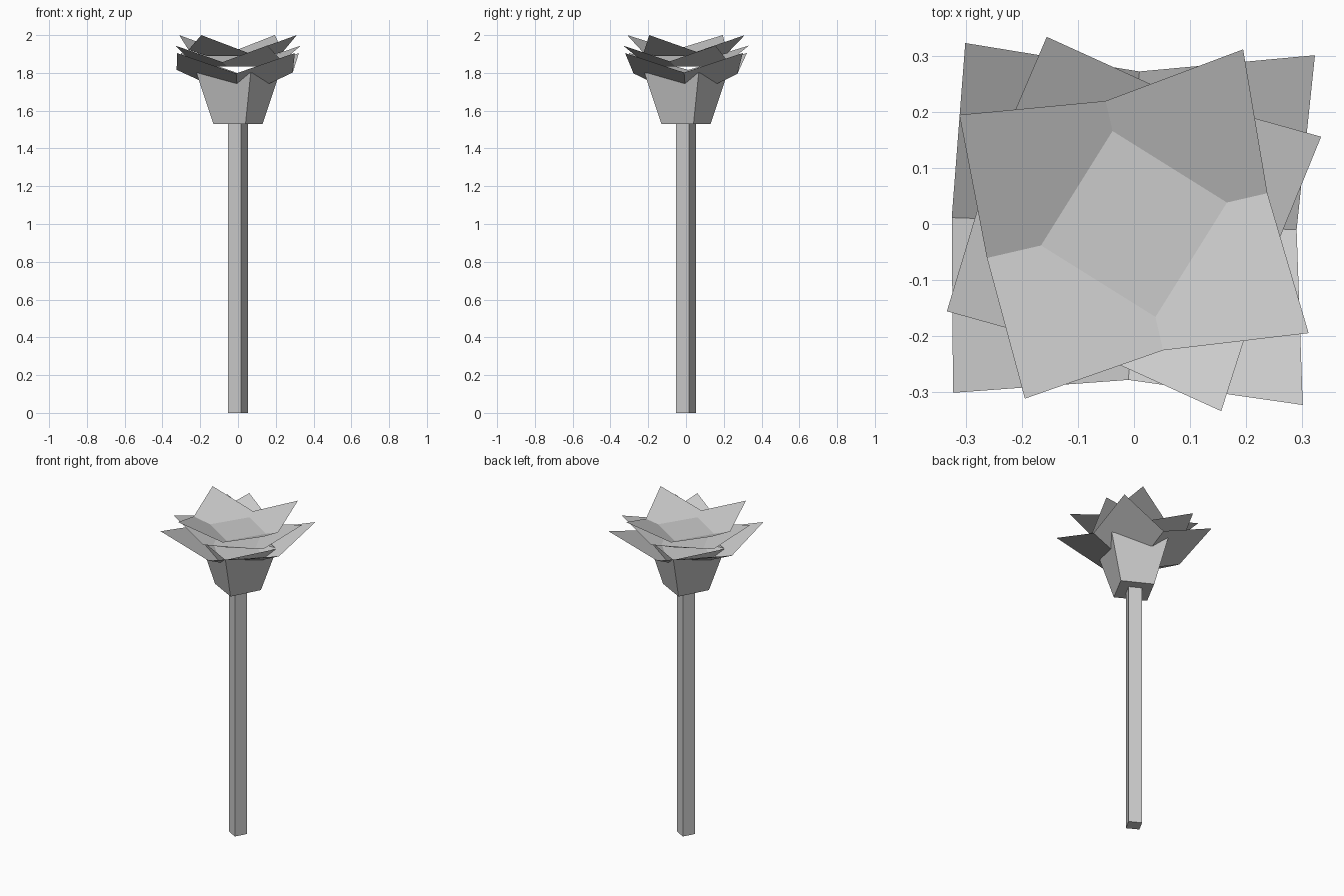
import bpy, bmesh
from math import sin, cos, radians

if "Cube" in bpy.data.objects:
    bpy.data.objects.remove(bpy.data.objects["Cube"])


def polar(r, deg, z):
    a = radians(deg)
    return (r * cos(a), r * sin(a), z)


def make(name, verts, faces, recalc=False):
    mesh = bpy.data.meshes.new(name)
    mesh.from_pydata(verts, [], faces)
    if recalc:
        bm = bmesh.new()
        bm.from_mesh(mesh)
        bmesh.ops.recalc_face_normals(bm, faces=bm.faces)
        bm.to_mesh(mesh)
        bm.free()
    obj = bpy.data.objects.new(name, mesh)
    bpy.context.collection.objects.link(obj)
    return obj


def four_sided(name, r0, z0, r1, z1, deg, top=True):
    """Square tapered prism, optionally open at the top."""
    verts = [polar(r, deg + 90 * i, z) for r, z in ((r0, z0), (r1, z1)) for i in range(4)]
    faces = [(i, (i + 1) % 4, (i + 1) % 4 + 4, i + 4) for i in range(4)]
    faces.append((3, 2, 1, 0))
    if top:
        faces.append((4, 5, 6, 7))
    return make(name, verts, faces, recalc=True)


def petal_layer(name, z_floor, z_notch, z_tip, tip_r, tip_deg, notch_r):
    """Square floor with four pointed, upward sloping petals."""
    start = tip_deg - 45
    inner = [polar(0.17, start + 90 * i, z_floor) for i in range(4)]
    notch = [polar(r, start + 90 * i, z_notch + 0.4 * (r - 0.26))
             for i, r in enumerate(notch_r)]
    tip = [polar(tip_r, tip_deg + 90 * i, z_tip) for i in range(4)]
    faces = [(0, 1, 2, 3)]
    for i in range(4):
        j = (i + 1) % 4
        faces.append((i, 4 + i, 8 + i, 4 + j, j))
    return make(name, inner + notch + tip, faces)


# Stem and the cup under the bloom
four_sided("stem", 0.055, 0.0, 0.055, 1.54, 16)
four_sided("flower_cup", 0.136, 1.53, 0.23, 1.80, 17, top=False)

# Three turned layers of petals, growing tighter toward the top
petal_layer("outer_petals", 1.745, 1.79, 1.905, 0.441, 43, (0.29, 0.272, 0.325, 0.278))
petal_layer("middle_petals", 1.835, 1.865, 1.945, 0.368, 25, (0.25, 0.24, 0.275, 0.24))
petal_layer("inner_petals", 1.89, 1.918, 2.0, 0.367, 58, (0.244, 0.225, 0.269, 0.231))
